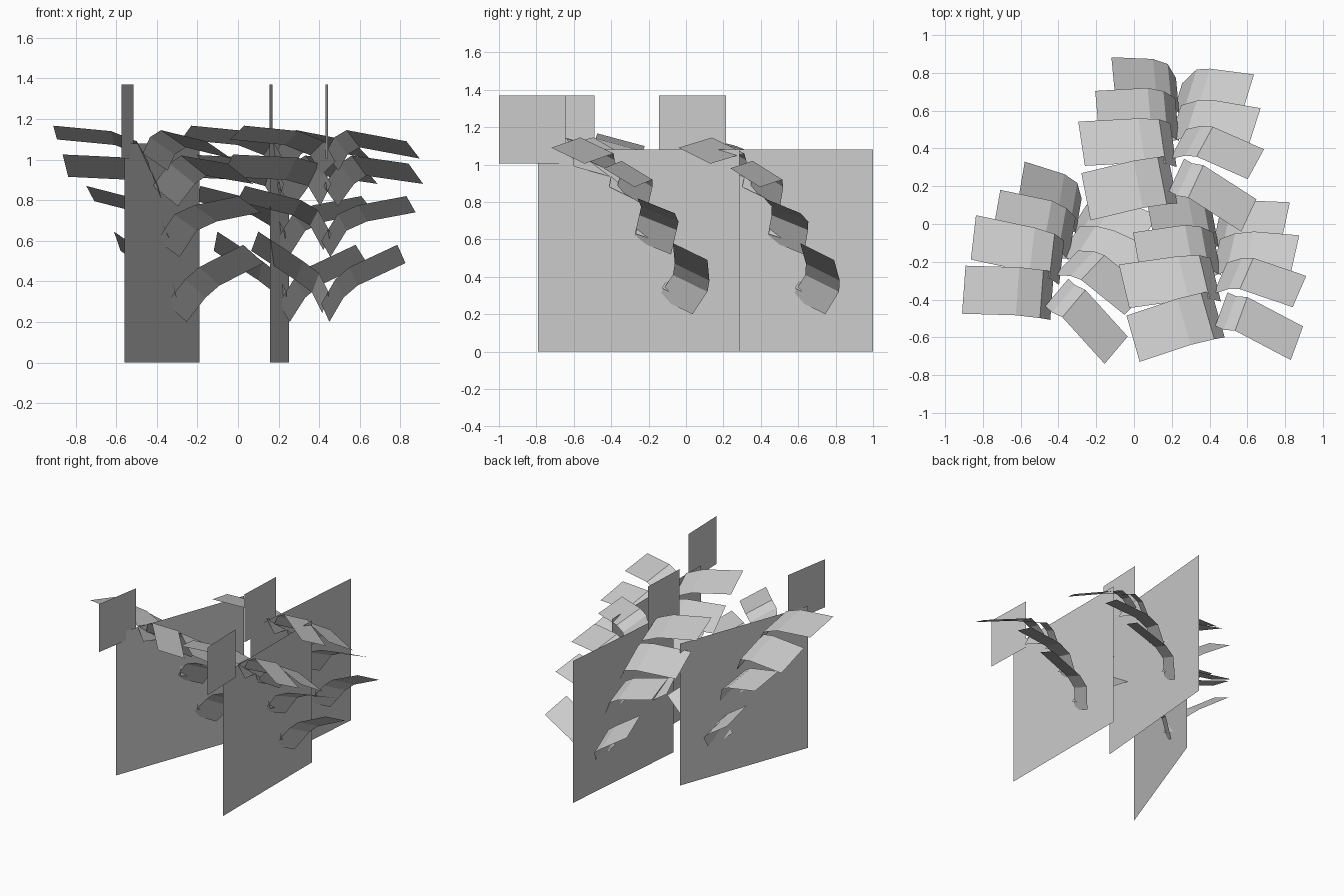
import bpy
from math import radians
from mathutils import Matrix, Vector

if "Cube" in bpy.data.objects:
    bpy.data.objects.remove(bpy.data.objects["Cube"])

# Leaf strips for one plant, measured from the lower front corner of its stem card.
# Each leaf: upper edge from root to tip (4 points), then the vector across the blade.
ORIGIN = Vector((0.425, -0.79, 0))
RIGHT = [
    [(.41, -.15, .29), (.48, -.07, .41), (.55, -.06, .47), (.785, -.07, .58), (.04, .185, -.09)],
    [(.41, -.28, .60), (.49, -.25, .73), (.59, -.24, .775), (.83, -.26, .82), (.045, .20, -.08)],
    [(.42, -.37, .87), (.50, -.345, .98), (.56, -.345, 1.02), (.84, -.44, .98), (.072, .165, -.10)],
    [(.43, -.54, 1.03), (.475, -.56, 1.11), (.535, -.565, 1.145), (.83, -.72, 1.09), (.065, .178, -.085)],
]
LEFT = [
    [(.45, -.13, .34), (.40, -.06, .44), (.32, -.04, .50), (.10, -.05, .645), (-.035, .19, -.095)],
    [(.46, -.27, .63), (.395, -.24, .75), (.31, -.23, .80), (.035, -.27, .87), (-.04, .225, -.075)],
    [(.46, -.41, .88), (.40, -.395, .98), (.29, -.40, 1.01), (-.025, -.445, 1.025), (-.055, .23, -.11)],
    [(.48, -.60, .99), (.425, -.61, 1.09), (.30, -.64, 1.14), (.03, -.73, 1.167), (-.07, .245, -.068)],
]


def make_mesh(name, verts, faces, matrix=None):
    mesh = bpy.data.meshes.new(name)
    mesh.from_pydata([tuple(v) for v in verts], [], faces)
    mesh.update()
    obj = bpy.data.objects.new(name, mesh)
    bpy.context.collection.objects.link(obj)
    if matrix:
        obj.matrix_world = matrix
    return obj


def card(name, a, b, z0, z1):
    """Upright flat card between two ground points."""
    make_mesh(name, [(*a, z0), (*b, z0), (*b, z1), (*a, z1)], [(0, 1, 2, 3)])


def leaf(name, data, matrix):
    """Folded strip swept from root to tip."""
    *edge, across = data
    verts = []
    for p in edge:
        p = Vector(p) - ORIGIN
        verts += [p, p + Vector(across)]
    n = len(edge) - 1
    make_mesh(name, verts, [(2*i, 2*i + 2, 2*i + 3, 2*i + 1) for i in range(n)], matrix)


# Plants: stem card start, stem card end, turn, flower card start and end
PLANTS = {
    "left": ((-.56, -.667), (-.19, .344), -20.1, (-.575, -.85), (-.515, -.49)),
    "back": ((.158, -.075), (.252, 1.0), -5.0, (.155, -.145), (.17, .215)),
    "right": ((.425, -.79), (.425, .285), 0.0, (.443, -1.0), (.432, -.645)),
}

for key, (a, b, turn, c, d) in PLANTS.items():
    card(f"{key}_stem_card", a, b, 0, 1.08)
    card(f"{key}_flower_card", c, d, 1.005, 1.37)
    place = Matrix.Translation((*a, 0)) @ Matrix.Rotation(radians(turn), 4, 'Z')
    for side, leaves in (("right", RIGHT), ("left", LEFT)):
        for i, data in enumerate(leaves):
            leaf(f"{key}_plant_{side}_leaf_{i + 1}", data, place)
